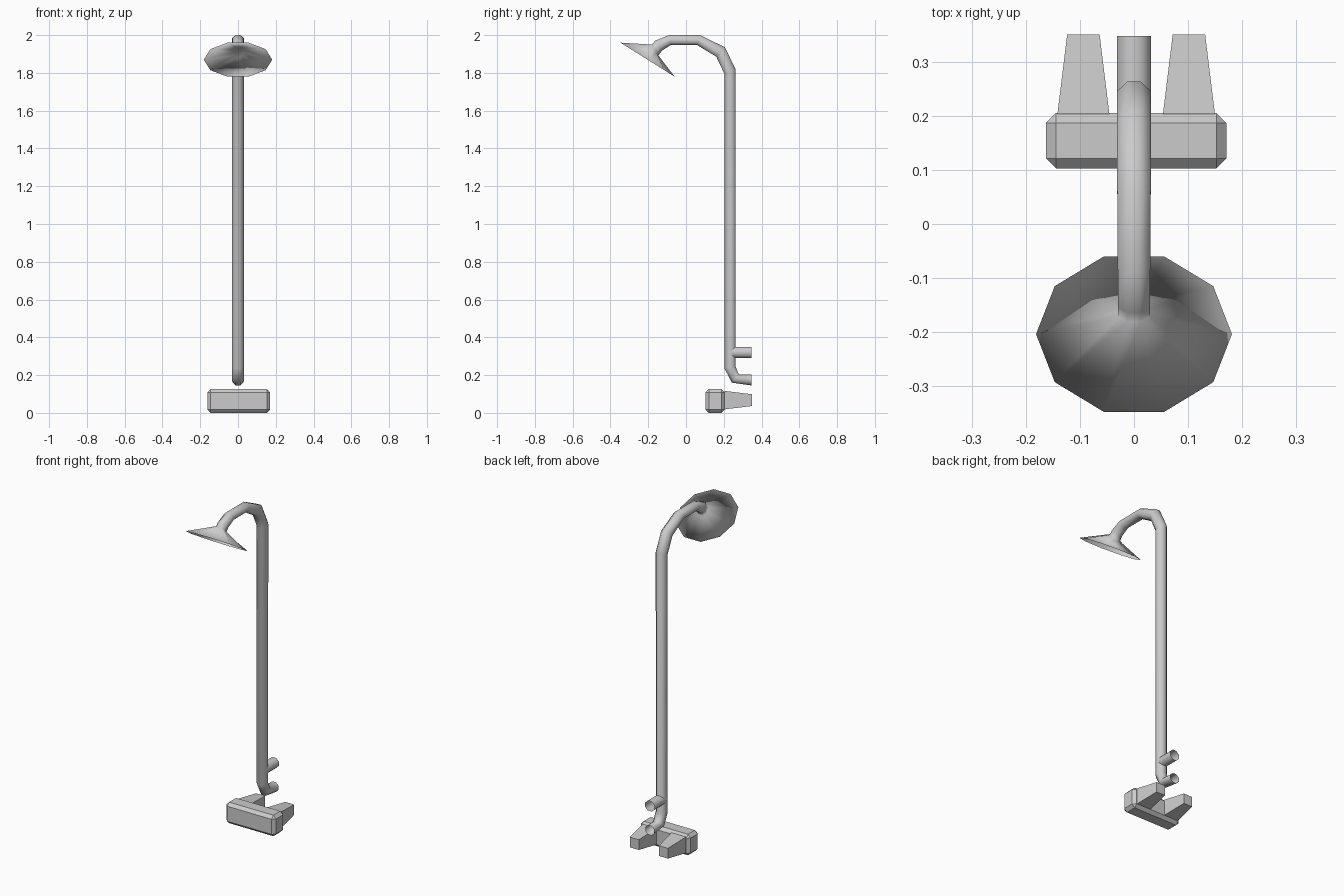
import bpy, bmesh
from math import sin, cos, pi

if "Cube" in bpy.data.objects:
    bpy.data.objects.remove(bpy.data.objects["Cube"])


def finish(name, bm, smooth=False):
    bmesh.ops.recalc_face_normals(bm, faces=bm.faces)
    for f in bm.faces:
        f.smooth = smooth
    me = bpy.data.meshes.new(name)
    bm.to_mesh(me)
    bm.free()
    ob = bpy.data.objects.new(name, me)
    bpy.context.collection.objects.link(ob)
    return ob


def add_ring(bm, ring, sides, offset):
    """Ring from two opposite edge points in the yz plane and a half width in x."""
    y0, z0, y1, z1, w = ring
    angles = [2 * pi * i / sides + offset for i in range(sides)]
    cx, cu = max(cos(a) for a in angles), max(sin(a) for a in angles)
    verts = []
    for a in angles:
        t = 0.5 + 0.5 * sin(a) / cu
        verts.append(bm.verts.new((w * cos(a) / cx, y0 + (y1 - y0) * t, z0 + (z1 - z0) * t)))
    return verts


def join(bm, a, b):
    """Skin two rings; ring b may have a different number of sides."""
    na, nb = len(a), len(b)
    i = j = 0
    oa, ob = (pi / na if na == 8 else 0), (pi / nb if nb == 8 else 0)
    if na == nb:
        for k in range(na):
            bm.faces.new((a[k], a[(k + 1) % na], b[(k + 1) % nb], b[k]))
        return
    while i < na or j < nb:
        next_a = oa + 2 * pi * (i + 1) / na
        next_b = ob + 2 * pi * (j + 1) / nb
        if j >= nb or (i < na and next_a <= next_b):
            bm.faces.new((a[i % na], a[(i + 1) % na], b[j % nb]))
            i += 1
        else:
            bm.faces.new((a[i % na], b[(j + 1) % nb], b[j % nb]))
            j += 1


def loft(name, pipe_rings, head_rings=()):
    bm = bmesh.new()
    rings = [add_ring(bm, r, 8, pi / 8) for r in pipe_rings]
    rings += [add_ring(bm, r, 10, 0) for r in head_rings]
    for a, b in zip(rings, rings[1:]):
        join(bm, a, b)
    if head_rings:
        bm.faces.new(rings[-1])
    return finish(name, bm, True)


# Main pipe (rear inlet, riser, gooseneck) flowing into the hollow shower head
loft("pipe_and_shower_head", [
    (0.347, 0.145, 0.347, 0.202, 0.030),
    (0.243, 0.160, 0.280, 0.202, 0.031),
    (0.203, 0.237, 0.262, 0.247, 0.031),
    (0.203, 1.796, 0.263, 1.818, 0.031),
    (0.160, 1.886, 0.206, 1.936, 0.031),
    (0.058, 1.948, 0.074, 2.000, 0.031),
    (-0.080, 1.948, -0.090, 2.000, 0.030),
    (-0.127, 1.918, -0.164, 1.970, 0.030),
    (-0.146, 1.892, -0.180, 1.950, 0.030),
], [
    (-0.060, 1.780, -0.347, 1.960, 0.181),
    (-0.155, 1.881, -0.187, 1.935, 0.030),
])

# Second inlet stub
loft("inlet_stub", [
    (0.225, 0.290, 0.225, 0.350, 0.031),
    (0.347, 0.290, 0.347, 0.350, 0.031),
])

# Foot pedal: chamfered block
bm = bmesh.new()
bmesh.ops.create_cube(bm, size=1)
for v in bm.verts:
    v.co = (0.004 + v.co.x * 0.333, 0.154 + v.co.y * 0.102, 0.0635 + v.co.z * 0.127)
bmesh.ops.bevel(bm, geom=bm.edges[:], offset=0.018, segments=1, affect='EDGES')
finish("pedal_block", bm)

# Tapered arms behind the pedal
for side, label in ((-1, "left"), (1, "right")):
    bm = bmesh.new()
    bmesh.ops.create_cube(bm, size=2)
    for v in bm.verts:
        back = v.co.y > 0
        w, h = (0.030, 0.031) if back else (0.048, 0.049)
        v.co = (0.004 + side * 0.0975 + v.co.x * w, 0.350 if back else 0.203, 0.0675 + v.co.z * h)
    finish("pedal_arm_" + label, bm)
